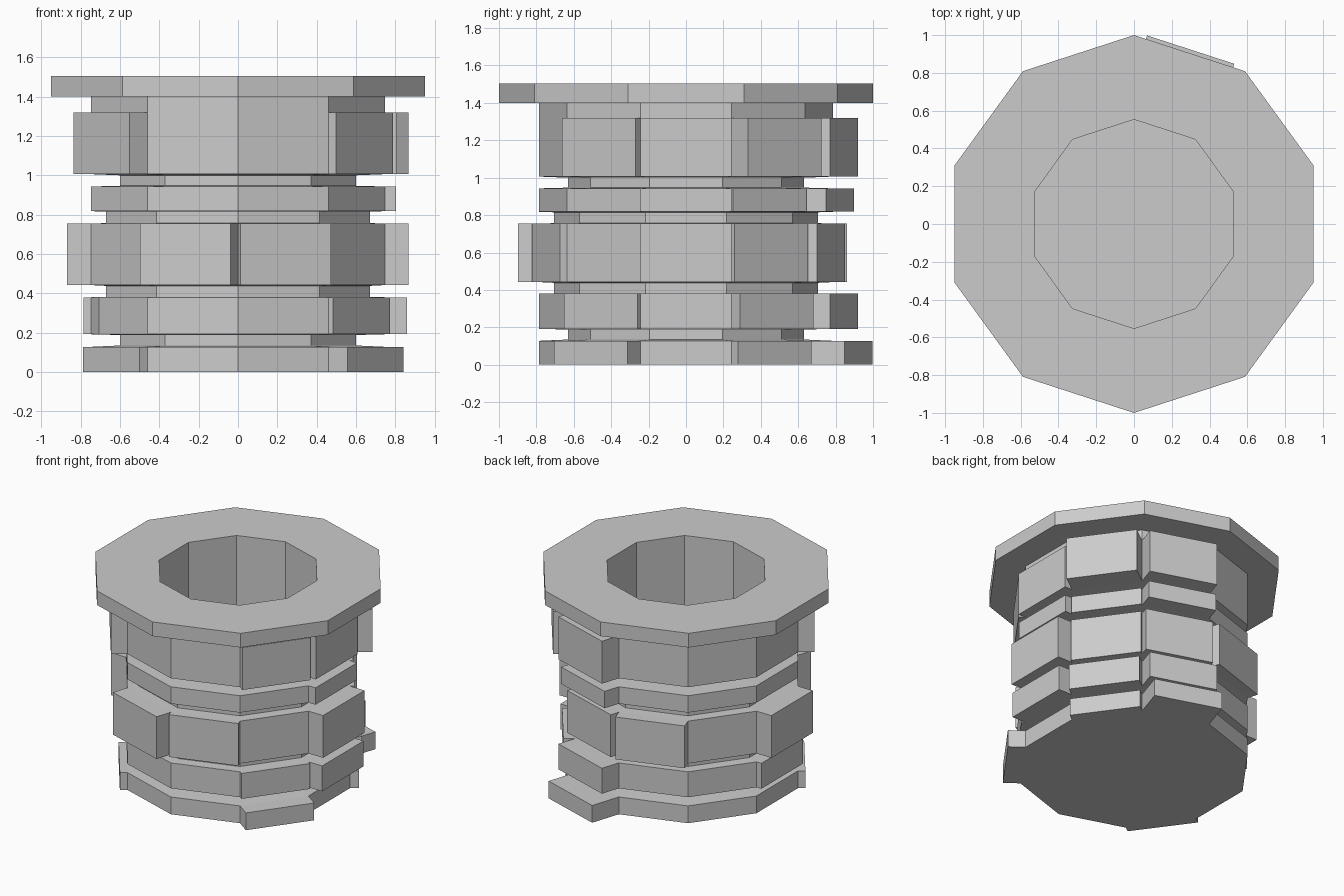
import bpy, bmesh
from math import sin, cos, radians

if "Cube" in bpy.data.objects:
    bpy.data.objects.remove(bpy.data.objects["Cube"])

SIDES = 10
R = 0.785   # wall radius

# Half profile (radius, z), from the underside up the outside and down the well
profile = [
    (R, 0), (R, 0.128), (0.63, 0.135), (0.63, 0.188),
    (R, 0.192), (R, 0.38), (0.705, 0.382), (0.705, 0.438),
    (R, 0.442), (R, 0.755), (0.705, 0.757), (0.705, 0.815),
    (R, 0.818), (R, 0.943), (0.63, 0.947), (0.63, 1.0),
    (R, 1.006), (R, 1.32), (R, 1.4), (1.0, 1.4), (1.0, 1.505),
    (0.553, 1.505), (0.553, 0.12),
]

# Stones pushed out of each course: profile segment -> {face direction: distance}
stones = {
    0: {324: 0.118, 36: 0.06, 72: 0.224, 216: 0.05},
    4: {324: 0.028, 0: 0.112, 36: 0.08, 72: 0.142, 180: 0.04, 216: -0.05},
    8: {0: 0.12, 36: 0.03, 72: 0.068, 108: 0.08, 180: 0.122, 252: 0.12, 288: 0.04},
    12: {0: 0.058, 36: 0.017, 72: 0.12},
    16: {324: 0.047, 0: 0.06, 36: 0.15, 72: 0.142, 216: 0.11},
}

bm = bmesh.new()

# Ten-sided tower body
rings = []
for r, z in profile:
    rings.append([bm.verts.new((r * cos(radians(36 * k - 18)),
                                r * sin(radians(36 * k - 18)), z))
                  for k in range(SIDES)])
sides = {}
for i in range(len(rings) - 1):
    a, b = rings[i], rings[i + 1]
    for k in range(SIDES):
        n = (k + 1) % SIDES
        sides[i, k * 36] = bm.faces.new((a[k], a[n], b[n], b[k]))
bm.faces.new(rings[0][::-1])   # underside
bm.faces.new(rings[-1])        # well floor
bm.normal_update()

# Protruding stones
for row, pushes in stones.items():
    for angle, dist in pushes.items():
        d = (dist * cos(radians(angle)), dist * sin(radians(angle)), 0)
        out = bmesh.ops.extrude_discrete_faces(bm, faces=[sides[row, angle]])
        bmesh.ops.translate(bm, vec=d, verts=out["faces"][0].verts[:])

bmesh.ops.recalc_face_normals(bm, faces=bm.faces[:])
mesh = bpy.data.meshes.new("stone_tower")
bm.to_mesh(mesh)
bm.free()
tower = bpy.data.objects.new("stone_tower", mesh)
bpy.context.collection.objects.link(tower)
